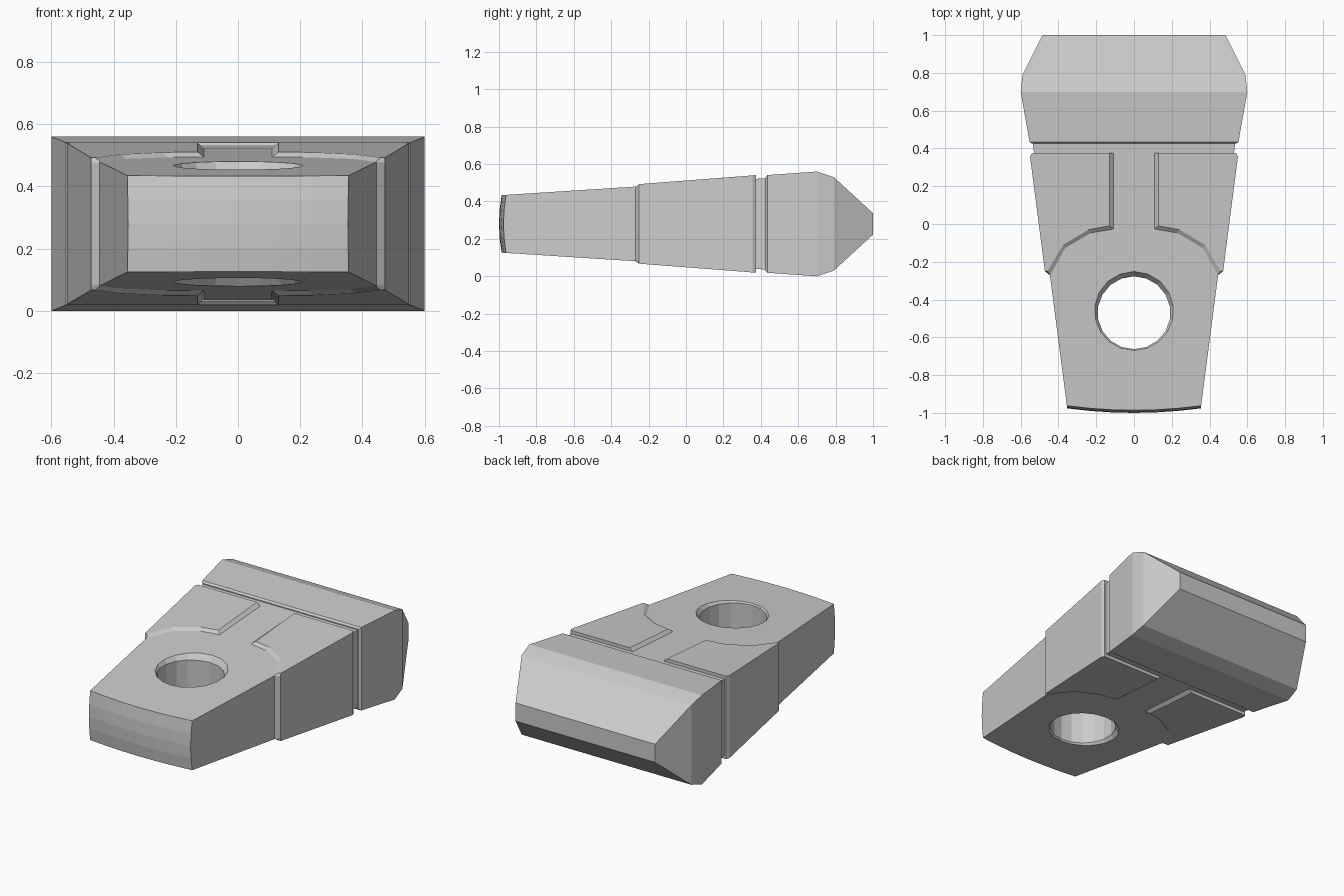
import bpy, bmesh, math

if "Cube" in bpy.data.objects:
    bpy.data.objects.remove(bpy.data.objects["Cube"])

ZC = 0.28  # mid height of the whole head


def core_w(y):
    return 0.355 + 0.13 * (y + 0.965)


def core_h(y):
    return 0.155 + 0.064 * (y + 0.965)


def collar_h(y):
    return 0.212 + 0.077 * (y + 0.26)


def make(name, bm):
    bmesh.ops.recalc_face_normals(bm, faces=bm.faces)
    me = bpy.data.meshes.new(name)
    bm.to_mesh(me)
    bm.free()
    ob = bpy.data.objects.new(name, me)
    bpy.context.collection.objects.link(ob)
    return ob


def loft(bm, rings):
    """Closed solid through rings of equal point count."""
    vs = [[bm.verts.new(p) for p in r] for r in rings]
    n = len(vs[0])
    for a, b in zip(vs, vs[1:]):
        for i in range(n):
            j = (i + 1) % n
            bm.faces.new((a[i], a[j], b[j], b[i]))
    bm.faces.new(vs[0])
    bm.faces.new(vs[-1])


# Tapered tang with a domed front face
bm = bmesh.new()
NX, NZ = 6, 4
grid = []
for i in range(NX + 1):
    u = 2 * i / NX - 1
    col = []
    for k in range(NZ + 1):
        v = 2 * k / NZ - 1
        y = -0.962 - 0.024 * (1 - u * u) - 0.014 * (1 - v * v)
        col.append(bm.verts.new((u * core_w(y), y, ZC + v * core_h(y))))
    grid.append(col)
for i in range(NX):
    for k in range(NZ):
        bm.faces.new((grid[i][k], grid[i + 1][k], grid[i + 1][k + 1], grid[i][k + 1]))
edge = ([grid[i][0] for i in range(NX)] + [grid[NX][k] for k in range(NZ)]
        + [grid[i][NZ] for i in range(NX, 0, -1)] + [grid[0][k] for k in range(NZ, 0, -1)])
yb = 0.44
back = [bm.verts.new((v.co.x / core_w(v.co.y) * core_w(yb), yb,
                      ZC + (v.co.z - ZC) / core_h(v.co.y) * core_h(yb))) for v in edge]
for i in range(len(edge)):
    j = (i + 1) % len(edge)
    bm.faces.new((edge[i], edge[j], back[j], back[i]))
bm.faces.new(back)
tang = make("tang", bm)

# Through hole with chamfered rims
bm = bmesh.new()
N = 18
rings = []
for z, r in ((-0.23, 0.24), (-0.165, 0.193), (0.165, 0.193), (0.23, 0.24)):
    rings.append([(r * math.sin(2 * math.pi * i / N),
                   -0.47 + r * math.cos(2 * math.pi * i / N), ZC + z) for i in range(N)])
loft(bm, rings)
cutter = make("hole_cutter", bm)
cutter.hide_render = True
cutter.hide_set(True)
mod = tang.modifiers.new("hole", 'BOOLEAN')
mod.operation = 'DIFFERENCE'
mod.solver = 'EXACT'
mod.object = cutter

# Raised collar halves, leaving the arched recess and central channel
upper = [(0.458, -0.25), (0.472, -0.25), (0.55, 0.355), (0.54, 0.375), (0.13, 0.375),
         (0.13, -0.01), (0.24, -0.03), (0.375, -0.11)]
lower = [(0.44, -0.275), (0.472, -0.25), (0.55, 0.355), (0.54, 0.375), (0.105, 0.375),
         (0.105, -0.03), (0.225, -0.05), (0.36, -0.13)]
for side, s in (("left", -1), ("right", 1)):
    bm = bmesh.new()
    loft(bm, [
        [(s * x, y, ZC - collar_h(y)) for x, y in upper],
        [(s * x, y, ZC - core_h(y) + 0.003) for x, y in lower],
        [(s * x, y, ZC + core_h(y) - 0.003) for x, y in lower],
        [(s * x, y, ZC + collar_h(y)) for x, y in upper]])
    make("collar_" + side, bm)

# Striking end, a rectangular section swept along y to a blunt wedge
bm = bmesh.new()
loft(bm, [[(sx * w, y, ZC + sz * h) for sx, sz in ((-1, -1), (1, -1), (1, 1), (-1, 1))]
          for y, w, h in ((0.425, 0.54, 0.25), (0.435, 0.553, 0.261), (0.70, 0.60, 0.28),
                          (0.79, 0.59, 0.25), (1.0, 0.485, 0.057))])
make("wedge_end", bm)
